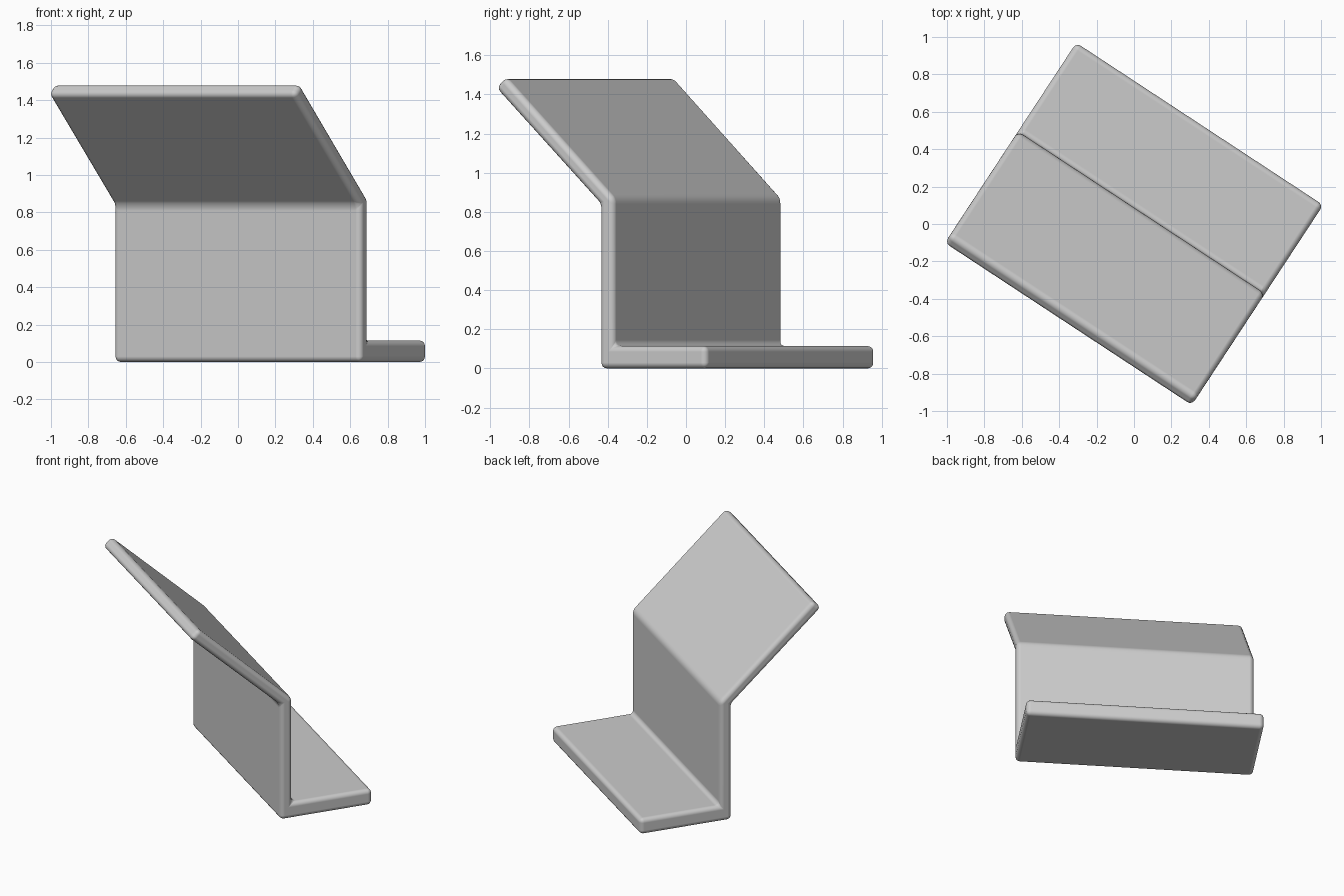
import bpy, bmesh, math

if "Cube" in bpy.data.objects:
    bpy.data.objects.remove(bpy.data.objects["Cube"])

HALF_LENGTH = 0.79
TURN = math.radians(-33.3)

# Side profile (depth, height): foot, upright wall, tilted panel
profile = [
    (-0.012, 0.0), (0.64, 0.0), (0.64, 0.115), (0.073, 0.115),
    (0.073, 0.87), (-0.592, 1.49), (-0.652, 1.433), (-0.012, 0.84),
]

# Extrude the profile along the length
bm = bmesh.new()
face = bm.faces.new([bm.verts.new((-HALF_LENGTH, d, h)) for d, h in profile])
result = bmesh.ops.extrude_face_region(bm, geom=[face])
moved = [g for g in result["geom"] if isinstance(g, bmesh.types.BMVert)]
bmesh.ops.translate(bm, verts=moved, vec=(2 * HALF_LENGTH, 0, 0))
bmesh.ops.recalc_face_normals(bm, faces=bm.faces)
mesh = bpy.data.meshes.new("bent_bracket")
bm.to_mesh(mesh)
bm.free()

bracket = bpy.data.objects.new("bent_bracket", mesh)
bpy.context.collection.objects.link(bracket)
bracket.rotation_euler.z = TURN

# Rounded edges and bends
bevel = bracket.modifiers.new("rounded_edges", "BEVEL")
bevel.width = 0.03
bevel.segments = 4
bevel.limit_method = "ANGLE"
bevel.angle_limit = math.radians(30)
bevel.harden_normals = True

bpy.context.view_layer.objects.active = bracket
bracket.select_set(True)
bpy.ops.object.shade_smooth()
